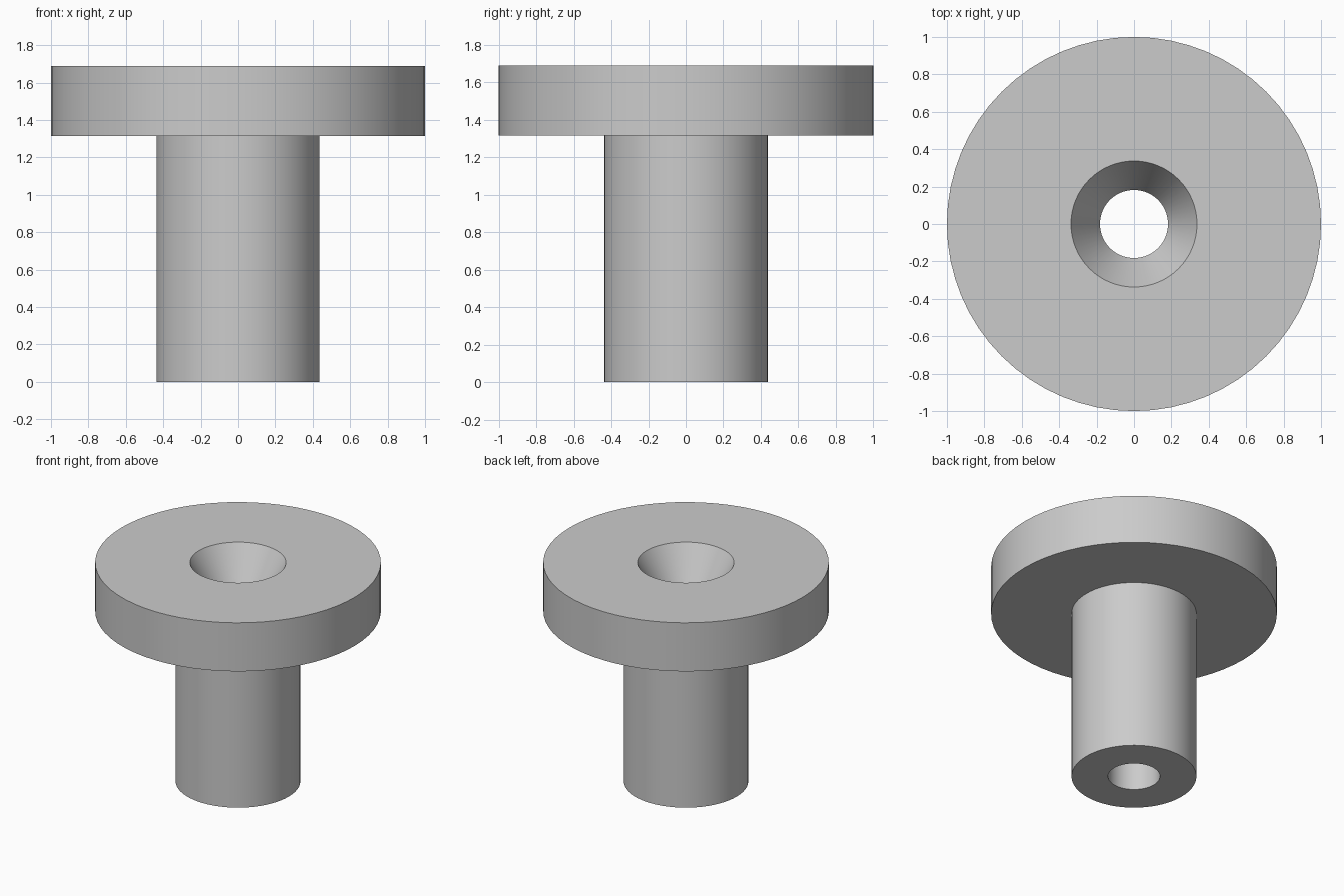
import bpy, bmesh, math

if "Cube" in bpy.data.objects:
    bpy.data.objects.remove(bpy.data.objects["Cube"])

SEGMENTS = 64

metal = bpy.data.materials.new("light grey")
metal.diffuse_color = (0.6, 0.6, 0.6, 1)
metal.use_nodes = True
metal.node_tree.nodes["Principled BSDF"].inputs["Base Color"].default_value = metal.diffuse_color

# Closed cross-section (radius, height): stem, flange, countersink, bore
profile = [(0.182, 0), (0.437, 0), (0.437, 1.315), (1, 1.315),
           (1, 1.69), (0.337, 1.69), (0.182, 1.42)]

# Turn the cross-section around z
bm = bmesh.new()
rings = []
for i in range(SEGMENTS):
    a = 2 * math.pi * i / SEGMENTS
    rings.append([bm.verts.new((r * math.cos(a), r * math.sin(a), z)) for r, z in profile])
for i in range(SEGMENTS):
    near, far = rings[i], rings[(i + 1) % SEGMENTS]
    for j in range(len(profile)):
        k = (j + 1) % len(profile)
        bm.faces.new((near[j], far[j], far[k], near[k]))
bmesh.ops.recalc_face_normals(bm, faces=bm.faces)

mesh = bpy.data.meshes.new("flanged_bushing")
bm.to_mesh(mesh)
bm.free()
mesh.materials.append(metal)
bushing = bpy.data.objects.new("flanged_bushing", mesh)
bpy.context.collection.objects.link(bushing)

# Smooth round walls, sharp rims
bpy.context.view_layer.objects.active = bushing
bushing.select_set(True)
bpy.ops.object.shade_smooth_by_angle(angle=math.radians(20))
